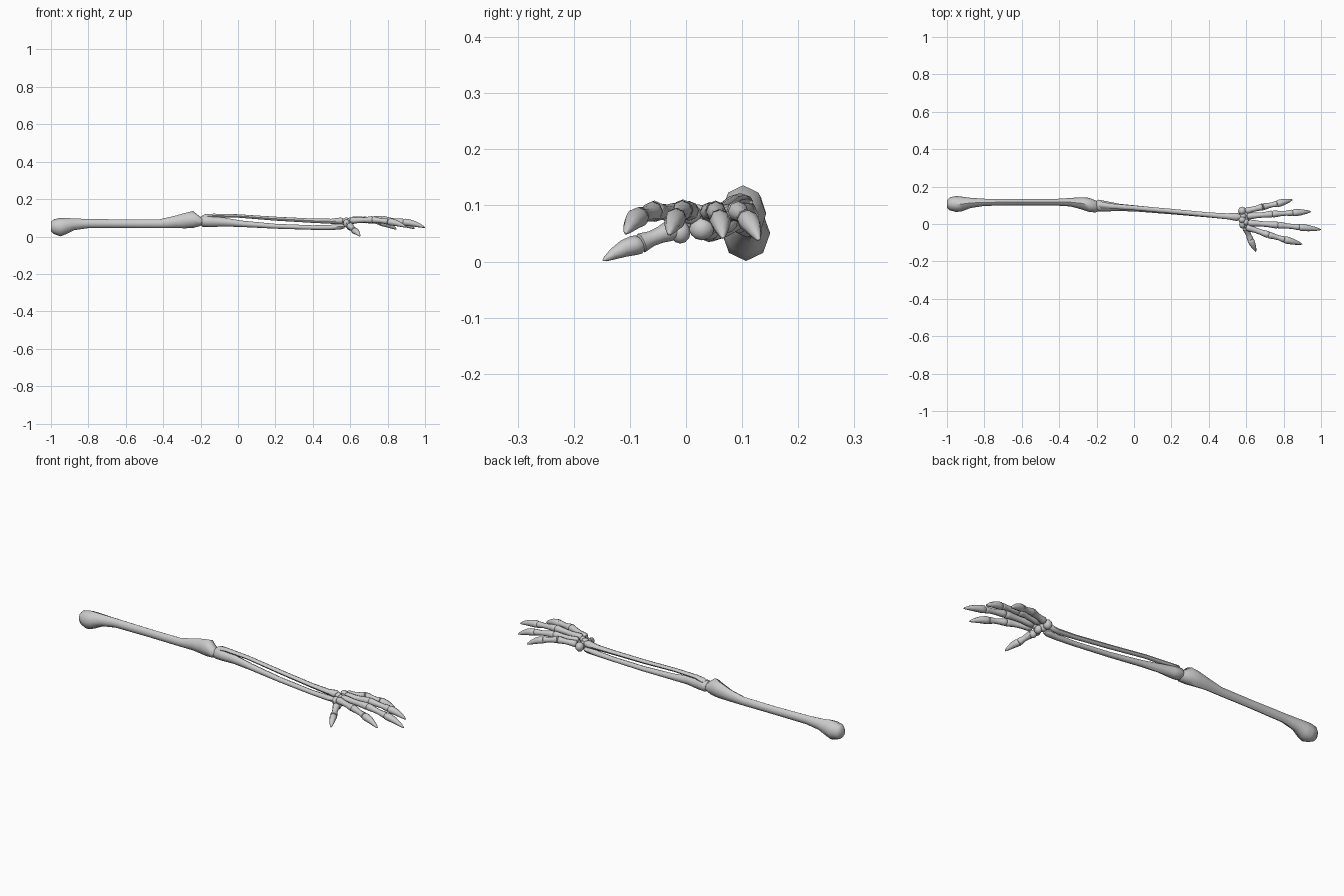
import bpy, bmesh, math
from mathutils import Vector


def finish(name, bm):
    bmesh.ops.recalc_face_normals(bm, faces=bm.faces)
    me = bpy.data.meshes.new(name)
    bm.to_mesh(me)
    bm.free()
    ob = bpy.data.objects.new(name, me)
    bpy.context.collection.objects.link(ob)
    bpy.ops.object.select_all(action='DESELECT')
    ob.select_set(True)
    bpy.context.view_layer.objects.active = ob
    bpy.ops.object.shade_smooth_by_angle(angle=math.radians(50))
    return ob


def loft(name, rings, sides=8):
    """rings: (centre, tangent, side radius, vertical radius)"""
    bm = bmesh.new()
    loops = []
    for c, t, ru, rv in rings:
        t = Vector(t).normalized()
        u = Vector((0, 0, 1)).cross(t).normalized()
        v = t.cross(u)
        loops.append([bm.verts.new(Vector(c) + u * ru * math.cos(a) + v * rv * math.sin(a))
                      for a in (2 * math.pi * i / sides for i in range(sides))])
    for a, b in zip(loops, loops[1:]):
        for i in range(sides):
            j = (i + 1) % sides
            bm.faces.new((a[i], a[j], b[j], b[i]))
    bm.faces.new(loops[0])
    bm.faces.new(loops[-1])
    return finish(name, bm)


def long_bone(name, sections):
    """sections: x, y low, y high, z low, z high"""
    loft(name, [((x, (y0 + y1) / 2, (z0 + z1) / 2), (1, 0, 0), (y1 - y0) / 2, (z1 - z0) / 2)
                for x, y0, y1, z0, z1 in sections])


def digit_bone(name, a, b, r0, r1):
    """waisted finger bone with knobbed ends"""
    a, b = Vector(a), Vector(b)
    prof = [(-.04, .6 * r0), (.03, r0), (.16, .97 * r0), (.38, .8 * r0), (.65, .77 * r1),
            (.86, .93 * r1), (.96, r1), (1.03, .6 * r1)]
    loft(name, [(a.lerp(b, t), b - a, r, r) for t, r in prof])


def claw(name, a, b, r):
    """pointed end bone, arching slightly upward"""
    a, b = Vector(a), Vector(b)
    rings = []
    for t, k in [(-.05, .6), (.03, .97), (.18, 1), (.45, .85), (.75, .55), (.93, .27), (1, .08)]:
        c = a.lerp(b, t) + Vector((0, 0, .005 * math.sin(math.pi * max(t, 0))))
        rings.append((c, b - a, r * k, r * k))
    loft(name, rings)


def pebble(name, c, size):
    bm = bmesh.new()
    bmesh.ops.create_uvsphere(bm, u_segments=8, v_segments=6, radius=1)
    for v in bm.verts:
        v.co = Vector(c) + Vector([p * s for p, s in zip(v.co, size)])
    finish(name, bm)


# Upper arm
long_bone("upper_arm_bone", [
    (-1.0, .086, .126, .028, .078), (-.985, .073, .143, .014, .092), (-.95, .064, .150, .001, .100),
    (-.92, .068, .146, .012, .100), (-.875, .085, .140, .034, .096), (-.80, .097, .135, .045, .094),
    (-.60, .100, .134, .046, .091), (-.42, .099, .134, .045, .092), (-.34, .094, .139, .045, .110),
    (-.28, .078, .143, .044, .127), (-.24, .064, .140, .046, .136), (-.205, .062, .126, .055, .108),
    (-.19, .070, .118, .065, .098)])

# Forearm pair
long_bone("forearm_lower_bone", [
    (-.20, .078, .122, .064, .104), (-.19, .066, .130, .052, .112), (-.15, .067, .122, .050, .111),
    (-.08, .070, .108, .054, .102), (.02, .066, .098, .051, .085), (.20, .052, .080, .042, .068),
    (.40, .035, .061, .036, .060), (.50, .025, .055, .035, .063), (.55, .018, .060, .038, .070),
    (.57, .026, .050, .044, .062)])
long_bone("forearm_upper_bone", [
    (-.19, .094, .110, .100, .114), (-.175, .084, .120, .095, .119), (-.13, .082, .110, .102, .122),
    (0, .074, .099, .101, .119), (.20, .056, .081, .085, .106), (.40, .036, .062, .073, .096),
    (.50, .025, .057, .068, .095), (.55, .016, .060, .066, .102), (.57, .026, .048, .074, .094)])

# Wrist pebbles
wrist = [((.580, -.003, .070), (.018, .022, .022)), ((.578, .022, .084), (.020, .018, .018)),
         ((.582, .042, .070), (.020, .020, .022)), ((.578, .070, .074), (.022, .023, .024)),
         ((.598, -.010, .052), (.018, .018, .020)), ((.600, .028, .058), (.018, .022, .020)),
         ((.600, .010, .084), (.016, .018, .018))]
for i, (c, s) in enumerate(wrist):
    pebble(f"wrist_bone_{i + 1}", c, s)

# Four fingers: palm bone, middle bone, pointed tip
fingers = {
    "index": [(.605, -.018, .086), (.72, -.058, .090), (.805, -.083, .080), (.90, -.108, .050)],
    "middle": [(.615, .006, .090), (.77, -.006, .092), (.885, -.017, .078), (1.0, -.030, .048)],
    "ring": [(.61, .042, .088), (.74, .053, .090), (.85, .060, .076), (.945, .066, .042)],
    "little": [(.60, .070, .084), (.69, .092, .090), (.765, .108, .076), (.848, .130, .038)],
}
for n, (a, b, c, d) in fingers.items():
    digit_bone(n + "_palm_bone", a, b, .018, .019)
    digit_bone(n + "_middle_bone", b, c, .018, .017)
    claw(n + "_tip", c, d, .019)

# Thumb
digit_bone("thumb_base_bone", (.598, -.022, .058), (.622, -.082, .032), .019, .018)
claw("thumb_tip", (.622, -.082, .031), (.652, -.148, .002), .018)
